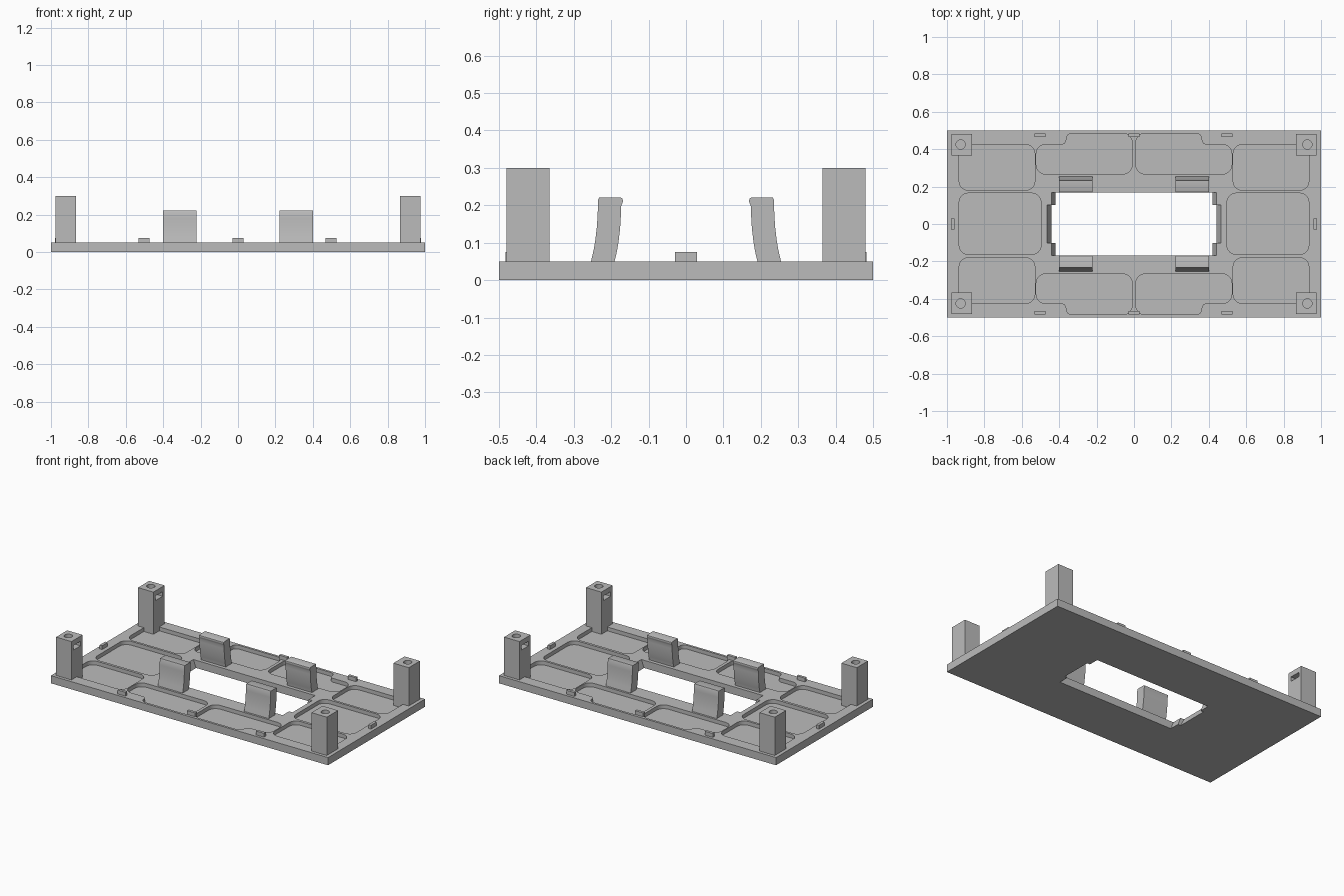
import bpy, bmesh, math
from mathutils import Vector

if "Cube" in bpy.data.objects:
    bpy.data.objects.remove(bpy.data.objects["Cube"])

grey = bpy.data.materials.new("plain grey")
grey.diffuse_color = (0.5, 0.5, 0.5, 1)
grey.use_nodes = True
grey.node_tree.nodes["Principled BSDF"].inputs["Base Color"].default_value = grey.diffuse_color


def loft(name, lower, upper):
    """Closed solid between two matching loops of 3D points."""
    bm = bmesh.new()
    a = [bm.verts.new(p) for p in lower]
    b = [bm.verts.new(p) for p in upper]
    bm.faces.new(a)
    bm.faces.new(b)
    for i in range(len(a)):
        j = (i + 1) % len(a)
        bm.faces.new((a[i], a[j], b[j], b[i]))
    bmesh.ops.recalc_face_normals(bm, faces=bm.faces)
    me = bpy.data.meshes.new(name)
    bm.to_mesh(me)
    bm.free()
    me.materials.append(grey)
    ob = bpy.data.objects.new(name, me)
    bpy.context.collection.objects.link(ob)
    return ob


def prism(name, pts, z0, z1):
    return loft(name, [(x, y, z0) for x, y in pts], [(x, y, z1) for x, y in pts])


def rect(x0, x1, y0, y1):
    return [(x0, y0), (x1, y0), (x1, y1), (x0, y1)]


def block(name, x0, x1, y0, y1, z0, z1):
    return prism(name, rect(x0, x1, y0, y1), z0, z1)


def rounded(pts, r, steps=6):
    """Round the corners of a right-angled outline."""
    out = []
    for i, p in enumerate(pts):
        p = Vector(p)
        u = (Vector(pts[i - 1]) - p).normalized()
        v = (Vector(pts[(i + 1) % len(pts)]) - p).normalized()
        rad = r if not isinstance(r, (list, tuple)) else r[i]
        c = p + (u + v) * rad
        for k in range(steps + 1):
            t = k / steps * math.pi / 2
            out.append(tuple(c - v * rad * math.cos(t) - u * rad * math.sin(t)))
    return out


def flip(pts, sx, sy):
    return [(x * sx, y * sy) for x, y in pts]


def cut(ob, cutters):
    for c in cutters:
        m = ob.modifiers.new("cut", 'BOOLEAN')
        m.operation, m.solver, m.object = 'DIFFERENCE', 'EXACT', c
    dg = bpy.context.evaluated_depsgraph_get()
    me = bpy.data.meshes.new_from_object(ob.evaluated_get(dg))
    ob.modifiers.clear()
    ob.data = me
    for c in cutters:
        bpy.data.objects.remove(c)


def smooth(ob, angle=30):
    bpy.ops.object.select_all(action='DESELECT')
    ob.select_set(True)
    bpy.context.view_layer.objects.active = ob
    bpy.ops.object.shade_smooth_by_angle(angle=math.radians(angle))


quadrants = [(sx, sy) for sx in (-1, 1) for sy in (-1, 1)]
FLOOR, TOP = 0.025, 0.05

# base plate with rounded pockets
plate = block("base_plate", -1, 1, -0.5, 0.5, 0, TOP)
corner_pocket = rounded(rect(0.53, 0.935, 0.18, 0.425), 0.05)
end_pocket = rounded(rect(0.497, 0.935, -0.163, 0.165), 0.05)
long_pocket = rounded([(0.01, 0.267), (0.523, 0.267), (0.523, 0.425),
                       (0.362, 0.425), (0.362, 0.485), (0.01, 0.485)],
                      [0.05, 0.05, 0.05, 0.025, 0.03, 0.05])
cutters = []
for sx, sy in quadrants:
    cutters += [prism("cutter", flip(p, sx, sy), FLOOR, 0.1)
                for p in (corner_pocket, long_pocket)]
cutters += [prism("cutter", flip(end_pocket, s, 1), FLOOR, 0.1) for s in (-1, 1)]


# central opening with sloped ends and wider notches
def opening(xa, xb, z):
    q = [(xa, -0.168), (xa, -0.102), (xb, -0.102), (xb, 0.102), (xa, 0.102), (xa, 0.168)]
    return [(x, y, z) for x, y in q + [(-x, -y) for x, y in q]]


cutters.append(loft("cutter", opening(0.416, 0.436, -0.01), opening(0.444, 0.47, 0.06)))
cut(plate, cutters)
smooth(plate)

# corner posts with a screw hole and an inward-facing nut slot
for sx, sy in quadrants:
    post = prism("corner_post", flip(rect(0.866, 0.977, 0.365, 0.48), sx, sy), FLOOR, 0.3)
    cx, cy = 0.927 * sx, 0.425 * sy
    ring = [(cx + 0.025 * math.cos(k * math.pi / 12), cy + 0.025 * math.sin(k * math.pi / 12))
            for k in range(24)]
    hole = prism("cutter", ring, 0.15, 0.35)
    slot = prism("cutter", flip(rect(0.8, 0.955, 0.387, 0.46), sx, sy), 0.237, 0.267)
    cut(post, [hole, slot])
    smooth(post)

# curved spring clips with a small hooked lip
clip = [(0.257, 0.03), (0.254, 0.05), (0.247, 0.08), (0.242, 0.11), (0.238, 0.145),
        (0.236, 0.18), (0.235, 0.215), (0.232, 0.221), (0.176, 0.221), (0.170, 0.218),
        (0.168, 0.211), (0.171, 0.204), (0.174, 0.195), (0.174, 0.175), (0.176, 0.14),
        (0.180, 0.105), (0.185, 0.075), (0.191, 0.05), (0.191, 0.03)]
for sx, sy in quadrants:
    ob = loft("spring_clip", [(0.222 * sx, y * sy, z) for y, z in clip],
              [(0.4 * sx, y * sy, z) for y, z in clip])
    smooth(ob, 40)

# small locating tabs around the rim
for s in (-1, 1):
    for x in (-0.503, 0, 0.497):
        block("edge_tab", x - 0.029, x + 0.029, 0.474 * s - 0.009, 0.474 * s + 0.009, FLOOR, 0.075)
    block("end_tab", 0.97 * s - 0.009, 0.97 * s + 0.009, -0.029, 0.029, FLOOR, 0.075)
